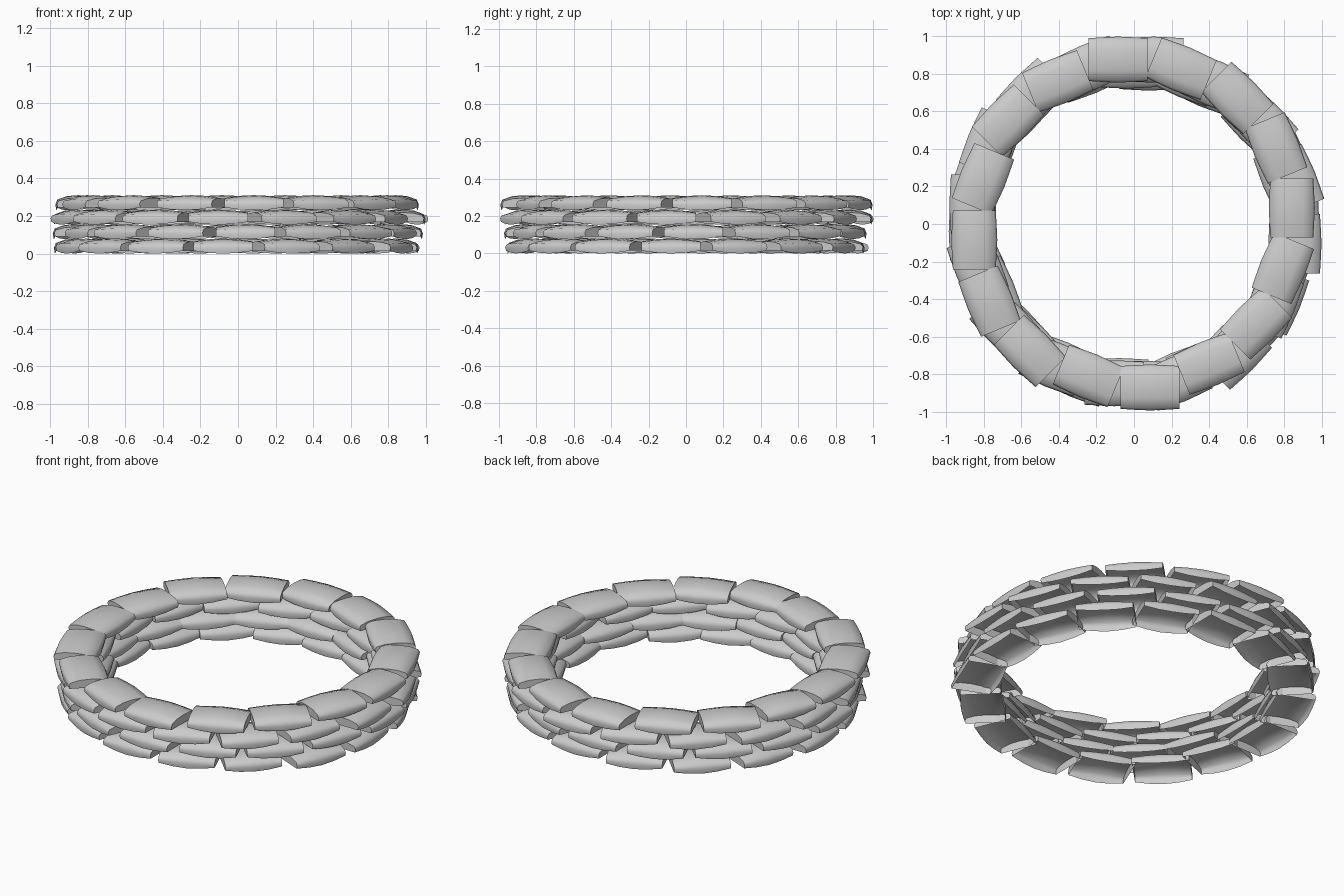
import bpy, bmesh, math, random
from mathutils import Matrix

if "Cube" in bpy.data.objects:
    bpy.data.objects.remove(bpy.data.objects["Cube"])

random.seed(4)
COUNT = 16
PITCH = 0.077

# Cross-section of a stone (radial offset, height), open at the bottom
PROFILE = [(-.115, 0), (-.12, .03), (-.11, .056), (-.06, .075), (0, .08),
           (.06, .075), (.11, .056), (.12, .03), (.115, 0)]
# Stations along the stone: (tangential position, width scale, height scale, bottom lift)
STATIONS = [(-.158, .95, .62, .015), (-.08, .99, .9, .004), (0, 1.02, 1, 0),
            (.08, .99, .9, .004), (.158, .95, .62, .015)]


def stone_mesh():
    bm = bmesh.new()
    rings = [[bm.verts.new((u * w, t, lift + z * h)) for u, z in PROFILE]
             for t, w, h, lift in STATIONS]
    for a, b in zip(rings, rings[1:]):
        for i in range(len(PROFILE) - 1):
            bm.faces.new((a[i], b[i], b[i + 1], a[i + 1])).smooth = True
    # flat end walls with their own vertices keep the end edges sharp
    for ring, flip in ((rings[0], False), (rings[-1], True)):
        vs = [bm.verts.new(v.co) for v in ring]
        bm.faces.new(vs[::-1] if flip else vs)
    me = bpy.data.meshes.new("stone")
    bm.to_mesh(me)
    bm.free()
    return me


mesh = stone_mesh()

# Radial positions measured for the top course, starting at +x, anticlockwise
TOP_R = [.84, .854, .863, .859, .875, .857, .863, .835,
         .85, .868, .87, .84, .87, .839, .834, .822]
# Sideways slip of each course, bottom to top
SLIP = [-.08, .04, -.105, .085]
MEAN_R = [.848, .85, .86, .85]

for row in range(4):
    for k in range(COUNT):
        r = TOP_R[k] if row == 3 else MEAN_R[row] + random.uniform(-.018, .018)
        ob = bpy.data.objects.new(f"ring_stone_{row + 1}_{k + 1}", mesh)
        bpy.context.collection.objects.link(ob)
        ob.matrix_world = (Matrix.Rotation(k * math.tau / COUNT, 4, 'Z')
                           @ Matrix.Translation((r, SLIP[row], row * PITCH)))
